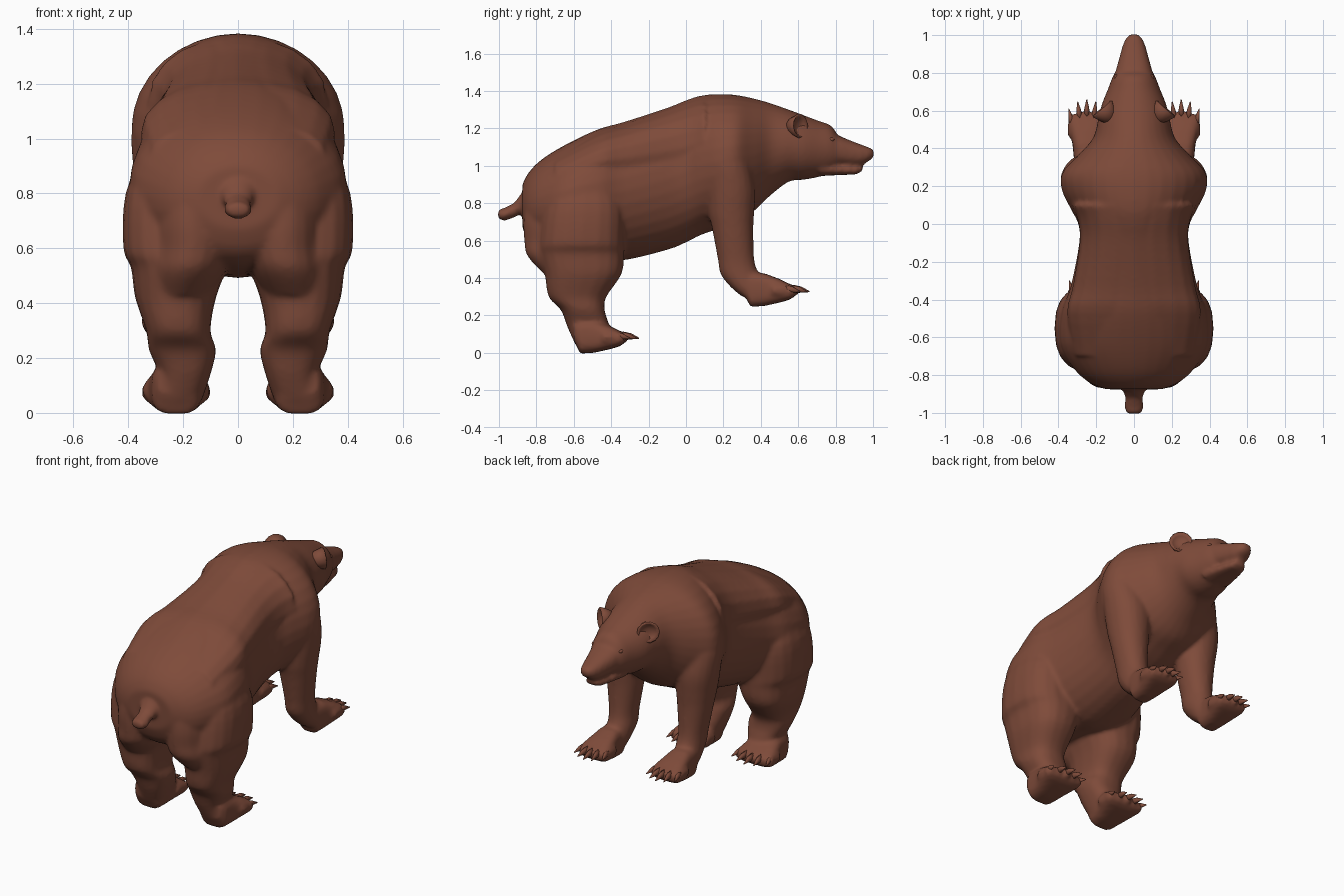
import bpy, bmesh, math
from mathutils import Vector, Matrix

if "Cube" in bpy.data.objects:
    bpy.data.objects.remove(bpy.data.objects["Cube"], do_unlink=True)

brown = bpy.data.materials.new("brown_fur")
brown.use_nodes = True
brown.diffuse_color = (0.21, 0.07, 0.042, 1)
bsdf = brown.node_tree.nodes["Principled BSDF"]
bsdf.inputs["Base Color"].default_value = brown.diffuse_color
bsdf.inputs["Roughness"].default_value = 0.9


def smooth_rings(rings, steps=4):
    """Add in-between sections along a soft spline through the given ones."""
    padded = [rings[0]] + rings + [rings[-1]]
    result = []
    for a, b, c, d in zip(padded, padded[1:], padded[2:], padded[3:]):
        for k in range(steps):
            u = k / steps
            result.append([q + u * (r - p) / 2 + u * u * (p - 2.5 * q + 2 * r - s / 2)
                           + u ** 3 * (s - p + 3 * (q - r)) / 2
                           for p, q, r, s in zip(a, b, c, d)])
    return result + [rings[-1]]


def loft(bm, rings, axis="Y", side=1, power=2.0, sides=20):
    """Skin rounded sections (position, x min, x max, other min, other max)."""
    loops = []
    for t, a0, a1, b0, b1 in rings:
        loop = []
        for i in range(sides):
            c, s = (f(math.tau * i / sides) for f in (math.cos, math.sin))
            a = (a0 + a1) / 2 + (a1 - a0) / 2 * math.copysign(abs(c) ** (2 / power), c)
            b = (b0 + b1) / 2 + (b1 - b0) / 2 * math.copysign(abs(s) ** (2 / power), s)
            loop.append(bm.verts.new((a * side, t, b) if axis == "Y" else (a * side, b, t)))
        loops.append(loop)
    for p, q in zip(loops, loops[1:]):
        for i in range(sides):
            j = (i + 1) % sides
            bm.faces.new((p[i], p[j], q[j], q[i]))
    bm.faces.new(loops[0])
    bm.faces.new(loops[-1])


def centred(rows, cx=0, dy=0, dz=0, wide=1):
    """Turn (y, bottom, top, half width) rows into loft sections."""
    return [(y + dy, cx - w * wide, cx + w * wide, b + dz, t + dz) for y, b, t, w in rows]


def finish(bm, name):
    bmesh.ops.recalc_face_normals(bm, faces=bm.faces[:])
    mesh = bpy.data.meshes.new(name)
    bm.to_mesh(mesh)
    bm.free()
    mesh.materials.append(brown)
    obj = bpy.data.objects.new(name, mesh)
    bpy.context.collection.objects.link(obj)
    for f in mesh.polygons:
        f.use_smooth = True
    return obj


skin = bmesh.new()

# Trunk, neck and skull
trunk = [(-.875, .67, .90, .15), (-.84, .59, .965, .235), (-.77, .54, 1.035, .315),
         (-.64, .515, 1.115, .39), (-.47, .50, 1.195, .385), (-.33, .495, 1.235, .335),
         (-.1, .55, 1.31, .29), (0, .59, 1.35, .295), (.08, .63, 1.375, .335),
         (.18, .665, 1.383, .382), (.27, .71, 1.378, .38), (.36, .755, 1.36, .30),
         (.45, .84, 1.335, .22), (.55, .915, 1.30, .19), (.63, .925, 1.27, .172),
         (.71, .94, 1.24, .14), (.775, .96, 1.215, .115), (.81, .985, 1.165, .095)]
loft(skin, smooth_rings(centred(trunk)), sides=32)

# Broad upper back
loft(skin, smooth_rings(centred([(-.7, .8, 1.06, .32), (-.47, .85, 1.185, .355),
                                 (-.33, .85, 1.23, .325), (-.1, .85, 1.307, .288),
                                 (.02, .86, 1.35, .297), (.1, .89, 1.37, .33)])), power=2.2)

# Muzzle and narrower lower jaw, meeting along the mouth
loft(skin, centred([(.74, 1.005, 1.18, .11), (.82, 1.002, 1.16, .095), (.88, 1.0, 1.135, .078),
                    (.94, 1.005, 1.112, .062), (.98, 1.025, 1.098, .046),
                    (1.005, 1.048, 1.085, .024)]), power=2.4)
loft(skin, centred([(.72, .945, 1.02, .1), (.82, .95, 1.003, .078),
                    (.91, .953, .996, .055), (.945, .972, .995, .035)]), power=2.4)

# Tail
loft(skin, centred([(-.80, .75, .94, .085), (-.87, .75, .865, .062), (-.92, .722, .80, .046),
                    (-.97, .705, .775, .052), (-1.005, .715, .765, .04)]))

hind_leg = [(.98, .1, .33, -.66, -.42), (.8, .05, .41, -.755, -.335), (.6, .03, .418, -.785, -.33),
            (.53, .04, .39, -.785, -.33), (.42, .08, .375, -.755, -.345), (.3, .1, .335, -.735, -.425),
            (.23, .08, .325, -.67, -.435), (.14, .1, .29, -.635, -.41), (.05, .13, .3, -.595, -.41)]
buttock = [(.95, .05, .22, -.78, -.5), (.8, .03, .28, -.855, -.5), (.7, .03, .30, -.87, -.5),
           (.6, .03, .30, -.865, -.5), (.52, .05, .31, -.85, -.5), (.43, .1, .31, -.77, -.5)]
front_leg = [(1.15, .17, .34, .14, .32), (1.03, .13, .388, .11, .34), (.88, .12, .38, .11, .37),
             (.75, .13, .36, .12, .365), (.66, .14, .345, .14, .36), (.5, .16, .32, .17, .365),
             (.42, .16, .315, .185, .39), (.35, .17, .315, .24, .42), (.3, .18, .31, .3, .43)]
paw = [(.31, .315, .41, .06), (.345, .245, .43, .075), (.42, .25, .425, .082),
       (.5, .268, .395, .098), (.55, .282, .37, .108), (.58, .3, .35, .1)]

claws = bmesh.new()


def add_foot(side, cx, dy, dz, wide):
    loft(skin, centred(paw, cx, dy, dz, wide), side=side, power=3.2)
    for k in range(-2, 3):
        # Toe, then a broad tapered claw fanning outwards
        x, y, z = cx + k * .042 * wide, .582 - .012 * k * k + dy, .328 + dz
        toe = [(-.07, -.025, .035, .024), (-.015, -.03, .04, .025), (.018, -.018, .028, .017)]
        loft(skin, centred(toe, x, y, z), side=side, sides=10)
        claw = [(-.01, -.012, .036, .019), (.035, -.006, .026, .012), (.078, -.004, .002, .002)]
        sections = [(p + y, a0 + k * p * .12, a1 + k * p * .12, b + z, t + z)
                    for p, a0, a1, b, t in centred(claw, x)]
        loft(claws, sections, side=side, sides=8)


for side in (1, -1):
    loft(skin, smooth_rings(hind_leg), "Z", side, 2.5)
    loft(skin, smooth_rings(buttock), "Z", side)
    loft(skin, smooth_rings(front_leg), "Z", side, 2.1)
    add_foot(side, .225, -.91, -.25, 1.18)
    add_foot(side, .25, 0, 0, .92)

# Blend the body masses into one skin
body = finish(skin, "body")
remesh = body.modifiers.new("blend", "REMESH")
remesh.mode = "VOXEL"
remesh.voxel_size = .012
remesh.use_smooth_shade = True
soften = body.modifiers.new("soften", "SMOOTH")
soften.factor = .5
soften.iterations = 6
finish(claws, "claws")

# Cupped ears and small eyes
for side, label in ((1, "left"), (-1, "right")):
    ear = bmesh.new()
    cup = [(-.07, .025), (-.03, .05), (.015, .066), (.022, .058), (.004, .045), (-.004, .015)]
    loft(ear, [(t, -r, r, -r, r) for t, r in cup], sides=14)
    facing = Vector((side * .65, .75, .05)).to_track_quat("Y", "Z").to_matrix().to_4x4()
    ear.transform(Matrix.Translation((side * .155, .597, 1.212)) @ facing)
    finish(ear, label + "_ear")

    eye = bmesh.new()
    bmesh.ops.create_uvsphere(eye, u_segments=12, v_segments=8, radius=.014)
    eye.transform(Matrix.Translation((side * .094, .775, 1.14)) @ Matrix.Diagonal((.8, 1.3, .8, 1)))
    finish(eye, label + "_eye")
